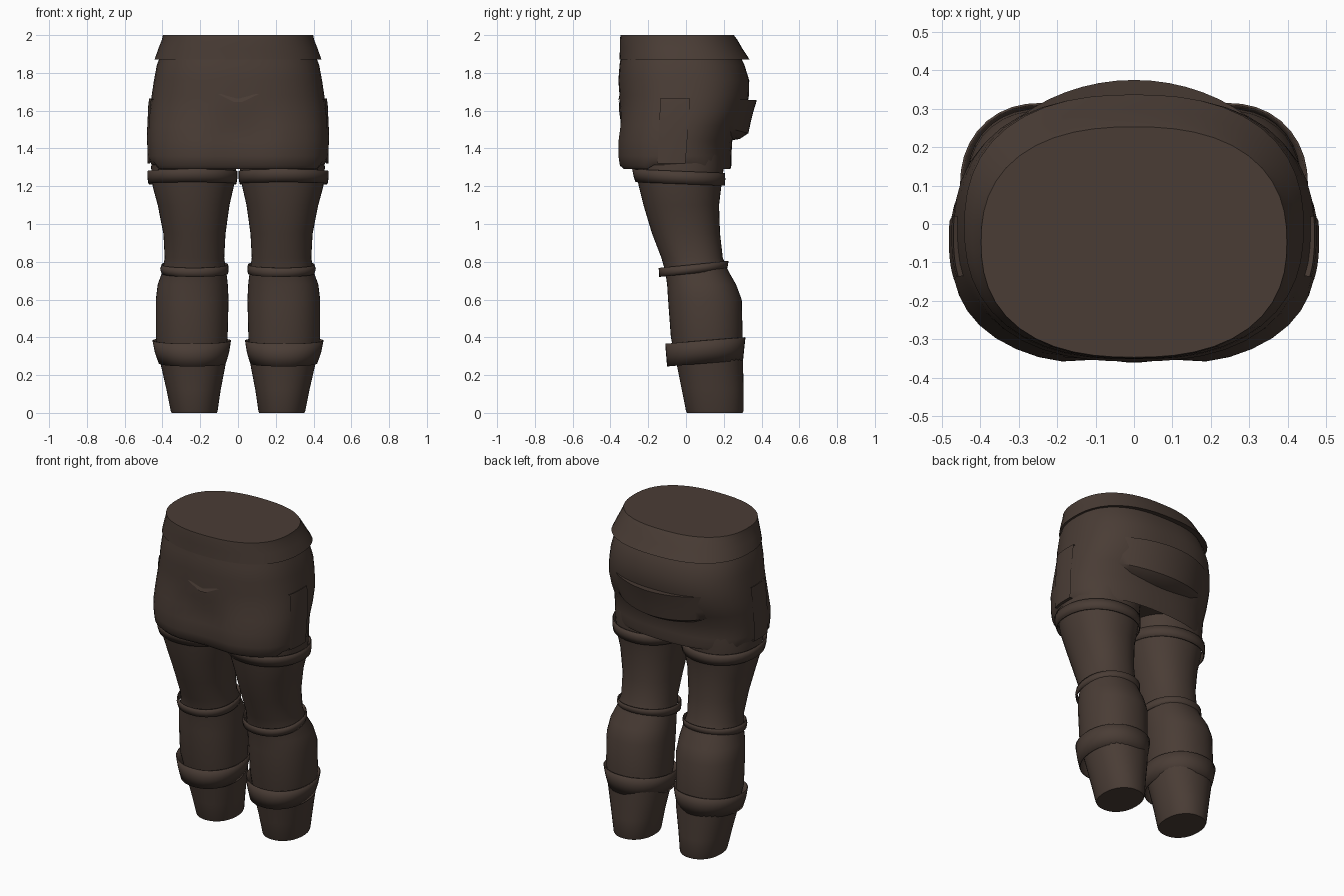
import bpy, bmesh, math

if "Cube" in bpy.data.objects:
    bpy.data.objects.remove(bpy.data.objects["Cube"])

brown = bpy.data.materials.new("dark brown cloth")
brown.diffuse_color = (0.068, 0.046, 0.036, 1)
brown.use_nodes = True
brown.node_tree.nodes["Principled BSDF"].inputs["Base Color"].default_value = brown.diffuse_color


def finish(name, bm, angle=40):
    bmesh.ops.recalc_face_normals(bm, faces=bm.faces)
    me = bpy.data.meshes.new(name)
    bm.to_mesh(me)
    bm.free()
    me.materials.append(brown)
    me.shade_smooth()
    me.set_sharp_from_angle(angle=math.radians(angle))
    ob = bpy.data.objects.new(name, me)
    bpy.context.collection.objects.link(ob)
    return ob


def outline(a, power):
    """Point on a unit superellipse."""
    c, s = math.cos(a), math.sin(a)
    k = (abs(c) ** power + abs(s) ** power) ** (-1 / power)
    return c * k, s * k


def loft(name, sections, power=2.3, tilt=0, caps=True, n=36, shape=None):
    """Skin rings given as (z, x0, x1, y0, y1); tilt raises the back."""
    bm = bmesh.new()
    rings = []
    for i, (z, x0, x1, y0, y1) in enumerate(sections):
        ring = []
        for k in range(n):
            u, v = outline(2 * math.pi * k / n, power)
            x = (x0 + x1) / 2 + u * (x1 - x0) / 2
            y = (y0 + y1) / 2 + v * (y1 - y0) / 2
            p = (x, y, z + tilt * v * (y1 - y0) / 2)
            ring.append(bm.verts.new(shape(i, *p) if shape else p))
        rings.append(ring)
    for a, b in zip(rings, rings[1:]):
        for k in range(n):
            bm.faces.new((a[k], a[(k + 1) % n], b[(k + 1) % n], b[k]))
    if caps:
        bm.faces.new(rings[0])
        bm.faces.new(rings[-1])
    return finish(name, bm)


def patch(name, sections, a0, a1, power, sag=0, n=20):
    """Curved plate covering part of the hips; sections are (z, yc, rx, ry)."""
    bm = bmesh.new()
    grid = []
    for j, (z, yc, rx, ry) in enumerate(sections):
        row = []
        for k in range(n + 1):
            t = k / n
            u, v = outline(math.radians(a0 + (a1 - a0) * t), power)
            lift = sag * (2 * t - 1) ** 2 * j / (len(sections) - 1)
            row.append(bm.verts.new((u * rx, yc + v * ry, z + lift)))
        grid.append(row)
    for a, b in zip(grid, grid[1:]):
        for k in range(n):
            bm.faces.new((a[k], a[k + 1], b[k + 1], b[k]))
    return finish(name, bm)


def sym(z, w, y0, y1):
    return (z, -w, w, y0, y1)


# Shorts: two soft lobes in front, hem raised at the sides
def shorts_shape(i, x, y, z):
    if y < -0.2 and z < 1.6:
        y += 0.025 * math.cos(min(1, abs(x) / 0.2) * math.pi / 2)
    if i in (1, 2) and -0.19 < y < 0.09:
        z += 0.022
    return x, y, z


loft("shorts", [
    sym(1.35, 0.42, -0.31, 0.20), sym(1.29, 0.455, -0.345, 0.235),
    sym(1.31, 0.468, -0.365, 0.24), sym(1.36, 0.471, -0.373, 0.24),
    sym(1.44, 0.475, -0.372, 0.245), sym(1.52, 0.474, -0.362, 0.285),
    sym(1.60, 0.468, -0.355, 0.32), sym(1.68, 0.457, -0.352, 0.333),
    sym(1.76, 0.445, -0.358, 0.335), sym(1.84, 0.43, -0.352, 0.31),
    sym(1.92, 0.40, -0.34, 0.27)], power=2.5, n=48, shape=shorts_shape)

# Flared waistband closed at the top
loft("waistband", [
    sym(1.89, 0.40, -0.33, 0.27), sym(1.87, 0.442, -0.352, 0.337),
    sym(1.93, 0.421, -0.35, 0.298), sym(1.975, 0.403, -0.35, 0.272),
    sym(2.0, 0.398, -0.347, 0.253)], power=2.4, n=48)

# Sagging fold across the seat
patch("seat_fold", [
    (1.645, -0.05, 0.42, 0.33), (1.655, -0.05, 0.47, 0.425),
    (1.60, -0.05, 0.472, 0.408), (1.54, -0.05, 0.47, 0.393),
    (1.48, -0.05, 0.455, 0.38), (1.45, -0.05, 0.435, 0.335),
    (1.44, -0.05, 0.41, 0.27)], 34, 146, 2.0, sag=0.07)

# Side panels on the hips
for side, mid in (("right", -5), ("left", 185)):
    d = 14 if side == "right" else -14
    patch(side + "_hip_panel", [
        (1.655, -0.03, 0.45, 0.31), (1.665, -0.03, 0.47, 0.32),
        (1.63, -0.03, 0.475, 0.32), (1.48, -0.04, 0.482, 0.31),
        (1.32, -0.05, 0.478, 0.30), (1.32, -0.05, 0.45, 0.29)],
        mid - d, mid + d, 2.5, n=8)

# Small crease on the front of the shorts
bm = bmesh.new()
left, mid, right, tip, tip2 = [bm.verts.new(p) for p in (
    (-0.105, -0.351, 1.688), (0, -0.346, 1.682), (0.11, -0.351, 1.688),
    (0.02, -0.360, 1.645), (-0.02, -0.360, 1.645))]
bm.faces.new((left, tip2, mid))
bm.faces.new((mid, tip2, tip))
bm.faces.new((mid, tip, right))
finish("front_crease", bm)

# Legs with their straps and boot cuffs
LEG = [(0, .112, .352, .005, .300), (.01, .108, .356, 0, .305),
       (.12, .092, .378, -.022, .305), (.26, .065, .41, -.05, .302),
       (.40, .055, .435, -.08, .30), (.60, .05, .435, -.095, .295),
       (.68, .054, .425, -.10, .265), (.75, .062, .40, -.11, .225),
       (.82, .073, .388, -.13, .195), (.95, .066, .395, -.18, .18),
       (1.10, .045, .425, -.225, .175), (1.20, .022, .452, -.25, .187),
       (1.30, .008, .46, -.27, .20), (1.40, .008, .45, -.28, .20)]
THIGH = [(1.212, .008, .474, -.268, .205), (1.245, .003, .48, -.278, .208),
         (1.28, .003, .48, -.285, .207)]
KNEE = [(.738, .052, .405, -.142, .215), (.762, .05, .412, -.143, .222),
        (.786, .052, .405, -.145, .225)]
CUFF = [(.262, .064, .42, -.10, .302), (.32, .047, .44, -.105, .308),
        (.383, .037, .453, -.11, .315)]


def mirrored(sections, s):
    return [(z, s * a, s * b, c, d) for z, a, b, c, d in sections]


for side, s in (("right", 1), ("left", -1)):
    loft(side + "_leg", mirrored(LEG, s), power=2.2)
    for part, rings, tilt in (("thigh_strap", THIGH, -0.04),
                              ("knee_strap", KNEE, 0.10),
                              ("boot_cuff", CUFF, 0.08)):
        band = loft(f"{side}_{part}", mirrored(rings, s), 2.15, tilt, False)
        mod = band.modifiers.new("thickness", "SOLIDIFY")
        mod.thickness = 0.006
        mod.offset = -1
